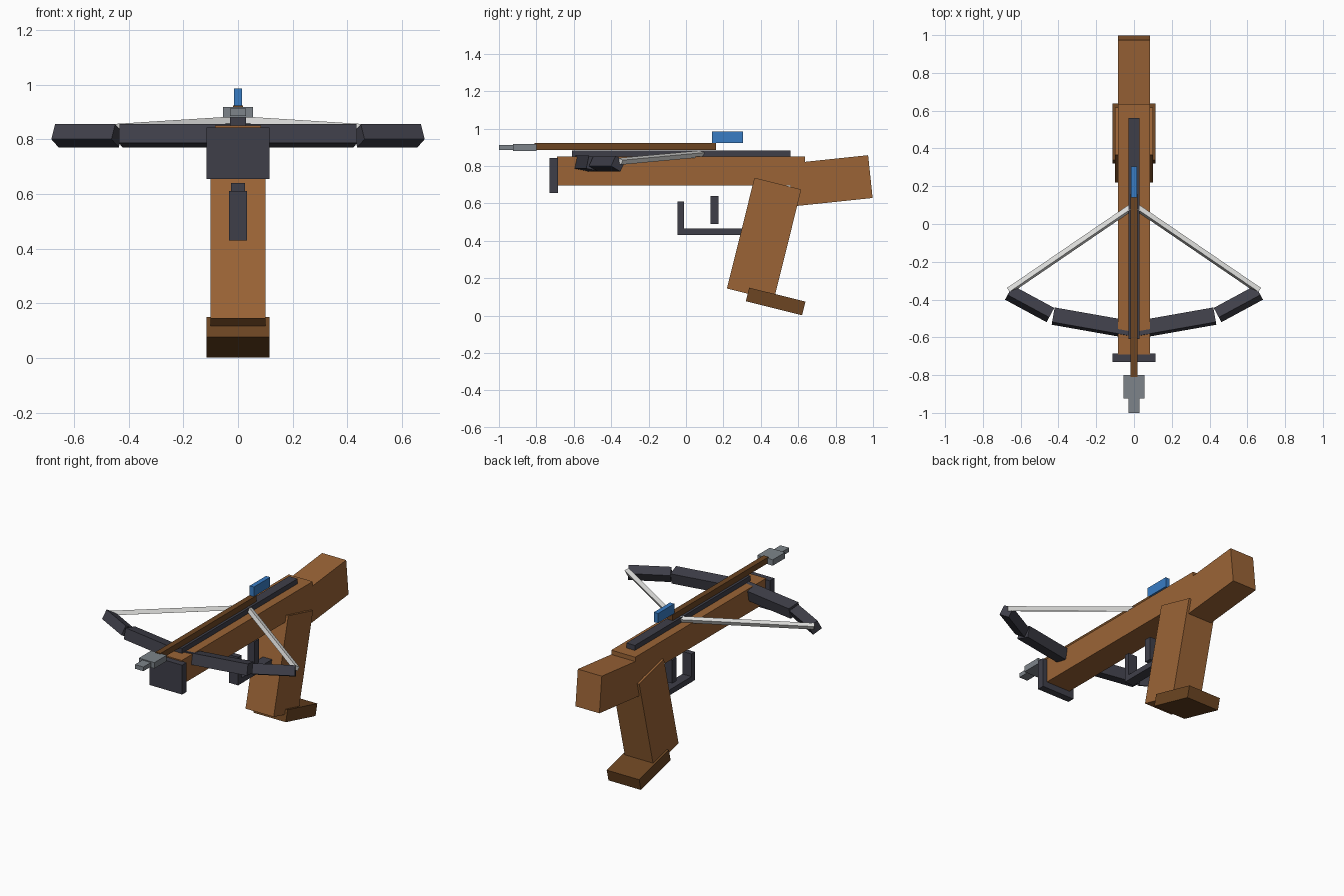
import bpy, bmesh, math
from mathutils import Matrix, Vector

if "Cube" in bpy.data.objects:
    bpy.data.objects.remove(bpy.data.objects["Cube"])


def material(name, r, g, b):
    def lin(c):
        c /= 255
        return c / 12.92 if c <= 0.04045 else ((c + 0.055) / 1.055) ** 2.4
    m = bpy.data.materials.new(name)
    m.diffuse_color = (lin(r), lin(g), lin(b), 1)
    m.use_nodes = True
    m.node_tree.nodes["Principled BSDF"].inputs["Base Color"].default_value = m.diffuse_color
    return m


WOOD = material("wood", 155, 100, 54)
DARK_WOOD = material("dark wood", 108, 69, 34)
BLACK = material("dark metal", 63, 63, 73)
STEEL = material("steel", 125, 132, 138)
STRING = material("string white", 220, 220, 218)
BLUE = material("blue", 56, 124, 196)


def make(name, matrix, mat, mirror=False):
    """Unit cube shaped by a matrix, optionally mirrored across x."""
    bm = bmesh.new()
    bmesh.ops.create_cube(bm, size=1, matrix=matrix)
    mesh = bpy.data.meshes.new(name)
    bm.to_mesh(mesh)
    bm.free()
    mesh.materials.append(mat)
    obj = bpy.data.objects.new(name, mesh)
    bpy.context.collection.objects.link(obj)
    if mirror:
        obj.modifiers.new("Mirror", 'MIRROR').use_mirror_merge = False
    return obj


def box(name, half_x, y0, y1, z0, z1, mat):
    """Upright box centred on x = 0."""
    make(name, Matrix.Translation((0, (y0 + y1) / 2, (z0 + z1) / 2))
         @ Matrix.Diagonal((2 * half_x, y1 - y0, z1 - z0, 1)), mat)


def tilted(name, y, z, size, angle, mat):
    """Box pitched about the x axis."""
    make(name, Matrix.Translation((0, y, z))
         @ Matrix.Rotation(math.radians(angle), 4, 'X')
         @ Matrix.Diagonal((*size, 1)), mat)


def beam(name, p0, p1, width, height, roll, mat):
    """Mirrored pair of beams running from p0 to p1, rolled about their length."""
    p0, p1 = Vector(p0), Vector(p1)
    d = (p1 - p0).normalized()
    side = Vector((0, 0, 1)).cross(d).normalized()
    frame = Matrix((d, side, d.cross(side))).transposed().to_4x4()
    make(name, Matrix.Translation((p0 + p1) / 2) @ frame
         @ Matrix.Rotation(math.radians(roll), 4, 'X')
         @ Matrix.Diagonal(((p1 - p0).length, width, height, 1)), mat, True)


# Wooden body
box("stock", 0.085, -0.69, 0.635, 0.695, 0.85, WOOD)
tilted("butt", 0.772, 0.721, (0.17, 0.43, 0.23), 6, WOOD)
tilted("grip", 0.4175, 0.41, (0.2, 0.258, 0.61), -14, WOOD)
tilted("grip_foot", 0.479, 0.076, (0.23, 0.31, 0.075), -14, DARK_WOOD)

# Metal fittings
box("front_plate", 0.115, -0.73, -0.685, 0.655, 0.843, BLACK)
box("rail", 0.03, -0.61, 0.56, 0.848, 0.882, BLACK)
box("trigger", 0.025, 0.13, 0.175, 0.49, 0.64, BLACK)
box("guard_front", 0.032, -0.045, -0.01, 0.43, 0.61, BLACK)
box("guard_bottom", 0.032, -0.045, 0.32, 0.43, 0.465, BLACK)

# Bow limbs and string
beam("inner_limbs", (0, -0.563, 0.8125), (0.428, -0.4875, 0.8125),
     0.08, 0.07, -12, BLACK)
beam("outer_limbs", (0.4425, -0.482, 0.8125), (0.6625, -0.363, 0.8125),
     0.064, 0.062, -28, BLACK)
beam("bowstring", (0.01, 0.092, 0.866), (0.662, -0.353, 0.825),
     0.027, 0.027, -25, STRING)

# Loaded bolt
box("bolt_shaft", 0.018, -0.81, 0.16, 0.885, 0.923, DARK_WOOD)
box("bolt_head", 0.055, -0.925, -0.8, 0.88, 0.918, STEEL)
box("bolt_tip", 0.03, -1.0, -0.92, 0.885, 0.912, STEEL)
box("bolt_fletching", 0.015, 0.14, 0.305, 0.923, 0.985, BLUE)
